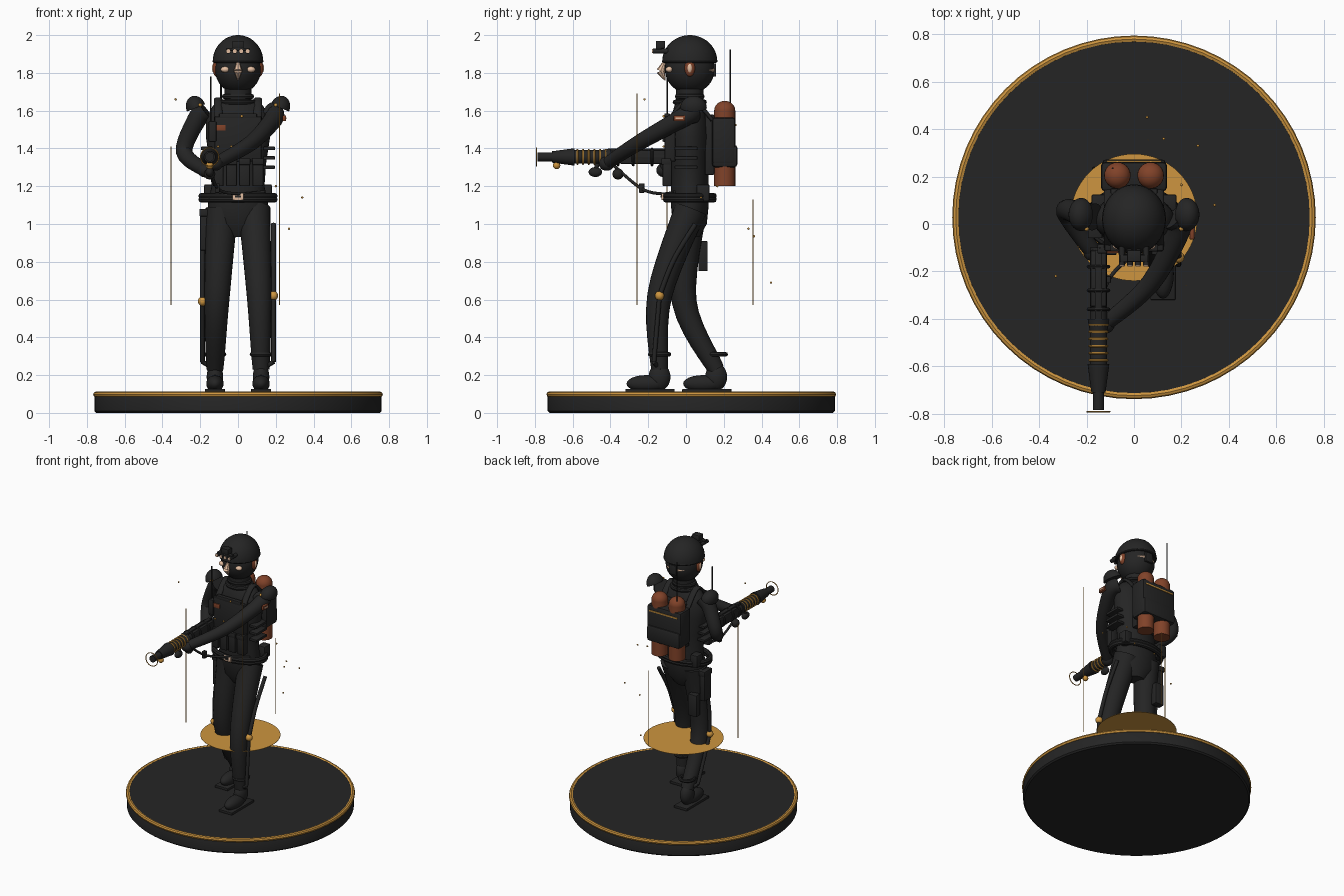
import bpy, bmesh
from math import sin, cos, pi, radians, tau
from mathutils import Vector, Matrix

cube = bpy.data.objects.get("Cube")
if cube:
    bpy.data.objects.remove(cube, do_unlink=True)


def material(name, red, green, blue):
    made = bpy.data.materials.new(name)
    made.use_nodes = True
    color = (red, green, blue, 1)
    made.diffuse_color = color
    made.node_tree.nodes["Principled BSDF"].inputs["Base Color"].default_value = color
    return made


BLACK = material("charcoal", .018, .018, .018)
GOLD = material("gold", .61, .3, .05)
RUST = material("rust brown", .22, .055, .022)
SKIN = material("skin", .78, .52, .36)


def finish(name, mesh, mat):
    """Turn a bmesh into a smooth object with sharp edges kept."""
    bmesh.ops.recalc_face_normals(mesh, faces=mesh.faces)
    data = bpy.data.meshes.new(name)
    mesh.to_mesh(data)
    mesh.free()
    data.materials.append(mat)
    data.polygons.foreach_set("use_smooth", [True] * len(data.polygons))
    data.set_sharp_from_angle(angle=radians(35))
    made = bpy.data.objects.new(name, data)
    bpy.context.collection.objects.link(made)
    return made


def placed(center, size):
    return Matrix.Translation(center) @ Matrix.Diagonal((*size, 1))


def box(name, center, size, mat=BLACK):
    mesh = bmesh.new()
    bmesh.ops.create_cube(mesh, size=1, matrix=placed(center, size))
    bmesh.ops.bevel(mesh, geom=mesh.edges[:], offset=min(size) * .15, segments=2, affect='EDGES', profile=.5)
    return finish(name, mesh, mat)


def ball(name, center, size, mat=BLACK, sides=24):
    mesh = bmesh.new()
    bmesh.ops.create_uvsphere(mesh, u_segments=sides, v_segments=sides // 2, radius=1, matrix=placed(center, size))
    return finish(name, mesh, mat)


def dot(name, center, radius, mat=GOLD):
    return ball(name, center, (radius, radius, radius), mat, 12)


def ring(name, center, across, deep, thick, mat=BLACK, axis='Z', sides=64):
    """Elliptical ring around the given axis."""
    mesh = bmesh.new()
    loops = []
    for i in range(sides):
        turn = tau * i / sides
        loop = []
        for j in range(8):
            tilt = tau * j / 8
            reach, rise = thick * cos(tilt), thick * sin(tilt)
            x, y = (across + reach) * cos(turn), (deep + reach) * sin(turn)
            offset = Vector((x, y, rise)) if axis == 'Z' else Vector((x, rise, y))
            loop.append(mesh.verts.new(Vector(center) + offset))
        loops.append(loop)
    for i, loop in enumerate(loops):
        before = loops[i - 1]
        for j in range(8):
            mesh.faces.new((before[j - 1], before[j], loop[j], loop[j - 1]))
    return finish(name, mesh, mat)


def loft(name, path, radii, mat=BLACK, sides=24):
    """Elliptical rings along a path, capped at both ends."""
    mesh = bmesh.new()
    path = [Vector(point) for point in path]
    last = len(path) - 1
    loops = []
    for i, (point, (wide, deep)) in enumerate(zip(path, radii)):
        along = (path[min(i + 1, last)] - path[max(i - 1, 0)]).normalized()
        guide = Vector((1, 0, 0)) if abs(along.x) < .95 else Vector((0, 0, 1))
        across = (guide - along * guide.dot(along)).normalized()
        other = along.cross(across)
        turns = [tau * j / sides for j in range(sides)]
        loops.append([mesh.verts.new(point + across * wide * cos(t) + other * deep * sin(t)) for t in turns])
    for low, high in zip(loops, loops[1:]):
        for j in range(sides):
            mesh.faces.new((low[j - 1], low[j], high[j], high[j - 1]))
    mesh.faces.new(loops[0])
    mesh.faces.new(loops[-1])
    return finish(name, mesh, mat)


def limb(name, points, start, end, flat=1, steps=6):
    """Smooth tapering tube through a few points."""
    points = [Vector(point) for point in points]
    padded = [points[0]] + points + [points[-1]]
    path = []
    for a, b, c, d in zip(padded, padded[1:], padded[2:], padded[3:]):
        for t in (i / steps for i in range(steps)):
            bend = (c - a) * t + (a * 2 - b * 5 + c * 4 - d) * t ** 2 + (b * 3 - a - c * 3 + d) * t ** 3
            path.append(b + bend / 2)
    path.append(points[-1])
    sizes = [start + (end - start) * i / (len(path) - 1) for i in range(len(path))]
    return loft(name, path, [(size, size * flat) for size in sizes])


def rod(name, start, end, radius, mat=BLACK, tip=None, sides=16):
    tip = tip or radius
    return loft(name, (start, end), ((radius, radius), (tip, tip)), mat, sides)


def stack(name, y, sections, mat=BLACK, sides=32):
    """Upright loft from (height, half width, half depth)."""
    return loft(name, [(0, y, z) for z, wide, deep in sections], [(w, d) for z, w, d in sections], mat, sides)


def dome(name, center, wide, deep, high):
    angles = [pi * i / 21 for i in range(11)]
    made = stack(name, 0, [(high * sin(a), wide * cos(a), deep * cos(a)) for a in angles])
    made.location = center
    return made


# Round base with gold rim, and thin floating plate at knee height
MID = .028
stack("base", MID, [(z, r, r) for z, r in ((0, .75), (.01, .76), (.09, .76), (.108, .75))], sides=96)
ring("base_rim", (0, MID, .098), .752, .752, .015, GOLD)
rod("halo_disc", (0, MID, .525), (0, MID, .527), .268, GOLD, sides=64)

# Legs, boots and outer leg frames
for side, s, heel, knee_y, knee_z in (("left", 1, -.08, -.14, .62), ("right", -1, .22, -.01, .59)):
    ankle = Vector((s * .122, heel - .06, .23))
    knee = Vector((s * .112, knee_y, knee_z))
    hip = Vector((s * .085, .025, 1.08))
    limb(side + "_leg", (hip, knee, ankle), .087, .044)
    ball(side + "_boot_heel", (ankle.x, ankle.y, .19), (.044, .058, .072))
    ball(side + "_boot_toe", (ankle.x, heel - .13, .155), (.046, .105, .045))
    box(side + "_sole", (ankle.x, heel - .11, .118), (.105, .26, .018))
    ring(side + "_ankle_cuff", (ankle.x, ankle.y, .31), .048, .05, .012)
    ball(side + "_knee_pad", knee, (.05, .062, .075))
    joint = Vector((s * .188, knee.y, knee.z))
    top = Vector((joint.x, .05, 1))
    foot = Vector((joint.x, ankle.y - .03, .27))
    dot(side + "_knee_joint", joint, .025)
    limb(side + "_thigh_strut", (top, (top + joint) / 2 + Vector((0, -.02, 0)), joint), .013, .013)
    rod(side + "_shin_strut", joint, foot, .012)
    rod(side + "_strut_clamp", foot, ankle, .012)
box("holster", (-.18, .03, .97), (.04, .08, .22))
box("holster_flap", (-.18, .03, 1.06), (.05, .09, .04))
box("thigh_pouch", (-.13, .09, .83), (.07, .05, .16))

# Torso, pelvis and belt
stack("torso", .02, ((.93, .06, .05), (1, .14, .09), (1.1, .16, .1), (1.2, .14, .1), (1.33, .15, .1),
                     (1.46, .17, .11), (1.56, .17, .1), (1.63, .13, .08), (1.66, .07, .06)))
for z in (1.13, 1.148):
    ring("belt", (0, .02, z), .193, .126, .017)
box("buckle", (0, -.124, 1.145), (.06, .012, .035), SKIN)
box("buckle_bar", (0, -.131, 1.145), (.03, .008, .012))

# Vest with pouches, straps and small fittings
box("chest_plate", (0, -.085, 1.45), (.25, .06, .24))
box("chest_band", (0, -.1, 1.57), (.2, .03, .03))
for i in range(4):
    x = (i - 1.5) * .07
    box("magazine_pouch", (x, -.1, 1.27), (.058, .05, .14))
    box("pouch_flap", (x, -.106, 1.33), (.062, .05, .035))
    dot("vest_stud", (x, -.118, 1.41), .006)
for s in (-1, 1):
    x = s * .105
    box("belt_pouch", (s * .15, .09, 1.165), (.06, .07, .09))
    limb("shoulder_strap", ((x, -.1, 1.54), (x, .02, 1.66), (x, .14, 1.55)), .022, .022, flat=.5)
    for z in (1.3, 1.35, 1.4):
        box("side_rung", (s * .165, 0, z), (.06, .12, .018))
box("chest_patch", (-.09, -.118, 1.51), (.05, .008, .03), RUST)
box("radio", (-.135, -.105, 1.49), (.04, .04, .11))
dot("collar_stud", (.02, -.118, 1.57), .007)

# Neck, head and mask
HEAD = Vector((0, .02, 1.82))
rod("neck", (0, HEAD.y, 1.62), (0, HEAD.y, 1.72), .072, sides=32)
for z, r in ((1.645, .085), (1.675, .072)):
    ring("collar", (0, HEAD.y, z), r, r * .9, .014)
ball("head", HEAD, (.122, .132, .13), sides=32)
dome("helmet", (0, HEAD.y, 1.86), .134, .146, .14)
ring("helmet_rim", (0, HEAD.y, 1.862), .126, .138, .009)
for z in (1.87, 1.76):
    rod("nose", (0, -.134, 1.81), (0, -.11, z), .023, SKIN, tip=.003, sides=8)
ball("nape", (0, .055, 1.815), (.102, .102, .027), SKIN)
box("nape_strap", (0, .152, 1.815), (.06, .016, .07))
for s in (-1, 1):
    ball("cheek", (s * .068, -.088, 1.818), (.024, .02, .016), SKIN)
    ball("ear_cup", (s * .116, HEAD.y, 1.825), (.018, .028, .044), RUST)
    ball("ear", (s * .126, HEAD.y, 1.825), (.012, .014, .026), SKIN)

# Night goggles on the helmet front
box("goggle_mount", (0, -.135, 1.95), (.06, .05, .04))
box("goggle_bridge", (0, -.145, 1.925), (.12, .03, .016))
for i in range(4):
    front = Vector(((i - 1.5) * .034, -.175, 1.915))
    rod("goggle_tube", front + Vector((0, .08, 0)), front, .013)
    rod("goggle_lens", front, front - Vector((0, .004, 0)), .011, SKIN)

# Arms and shoulder caps
left_hand, right_hand = Vector((-.12, -.42, 1.32)), Vector((-.175, -.115, 1.285))
limb("left_arm", ((.17, .03, 1.59), (.19, -.02, 1.56), (.07, -.25, 1.43), left_hand), .06, .032)
limb("right_arm", ((-.17, .03, 1.6), (-.22, .04, 1.55), (-.285, .05, 1.38), right_hand), .058, .036)
for name, hand in (("left_hand", left_hand), ("right_hand", right_hand)):
    ball(name, hand, (.04, .042, .038))
for s in (-1, 1):
    cap = dome("shoulder_cap", (s * .222, .04, 1.615), .052, .07, .065)
    cap.rotation_euler.y = s * radians(22)
    dot("shoulder_stud", (s * .2, -.02, 1.63), .01)
box("arm_patch", (.245, -.035, 1.56), (.02, .06, .03), RUST)
box("arm_patch_bar", (.254, -.035, 1.56), (.008, .04, .008), SKIN)


# Long gun pointing forward
def gun_point(y, drop=0):
    return Vector((-.15, y, 1.355 - drop))


def gun_rod(name, back, front, radius, tip=None):
    rod(name, gun_point(back), gun_point(front), radius, tip=tip, sides=24)


gun_rod("gun_barrel", -.1, -.6, .036)
gun_rod("gun_collar", -.4, -.45, .046, tip=.036)
gun_rod("gun_shroud", -.59, -.71, .046, tip=.03)
gun_rod("gun_muzzle", -.7, -.785, .024)
box("gun_receiver", gun_point(-.23), (.07, .24, .075))
box("gun_rail", gun_point(-.26, -.038), (.03, .3, .016))
for i in range(6):
    ring("gun_ring", gun_point(-.575 + i * .03), .037, .037, .0055, GOLD, 'Y')
for y in (-.18, -.28, -.36):
    ring("gun_band", gun_point(y), .042, .042, .008, axis='Y')
ring("muzzle_ring", gun_point(-.792), .048, .048, .003, GOLD, 'Y')
dot("gun_lamp", gun_point(-.685, .045), .02)
rod("fore_grip_stem", gun_point(-.46), gun_point(-.48, .08), .012)
ball("fore_grip", gun_point(-.48, .08), (.022, .036, .026))
dot("gun_drum", gun_point(-.36, .09), .03, BLACK)
rod("rear_grip", gun_point(-.13), gun_point(-.1, .1), .02)
dot("grip_stud", (-.12, -.1, 1.28), .012)
limb("feed_hose", (gun_point(-.4, .03), (-.11, -.24, 1.19), (0, -.13, 1.16), (.14, -.06, 1.17)), .008, .008)
box("hose_clip", (-.11, -.235, 1.19), (.025, .03, .05))

# Backpack with two tanks and aerials
box("backpack", (0, .2, 1.44), (.28, .125, .25))
box("backpack_lower", (0, .205, 1.36), (.27, .135, .12))
box("backpack_trim", (0, .264, 1.525), (.23, .008, .01), GOLD)
box("back_plate", (0, .125, 1.42), (.2, .05, .32))
for s in (-1, 1):
    crown = Vector((s * .07, .205, 1.6))
    rod("tank", crown - Vector((0, 0, .4)), crown, .056, RUST, sides=24)
    ball("tank_top", crown, (.056, .056, .052), RUST)
rod("pack_aerial", (-.09, .235, 1.55), (-.09, .235, 1.925), .004)
rod("radio_aerial", (-.145, -.1, 1.53), (-.145, -.1, 1.78), .004)

# Thin upright wires and drifting sparks
for x, y, top in ((.22, -.26, 1.69), (-.355, -.1, 1.41), (.06, .355, 1.13)):
    rod("wire", (x, y, .57), (x, y, top), .0025, GOLD, sides=6)
for spot in ((.34, .08, 1.14), (.27, .33, .975), (.055, .45, .69), (.125, .36, .935), (.2, .165, 1.2),
             (-.33, -.22, 1.66)):
    dot("spark", spot, .006)
